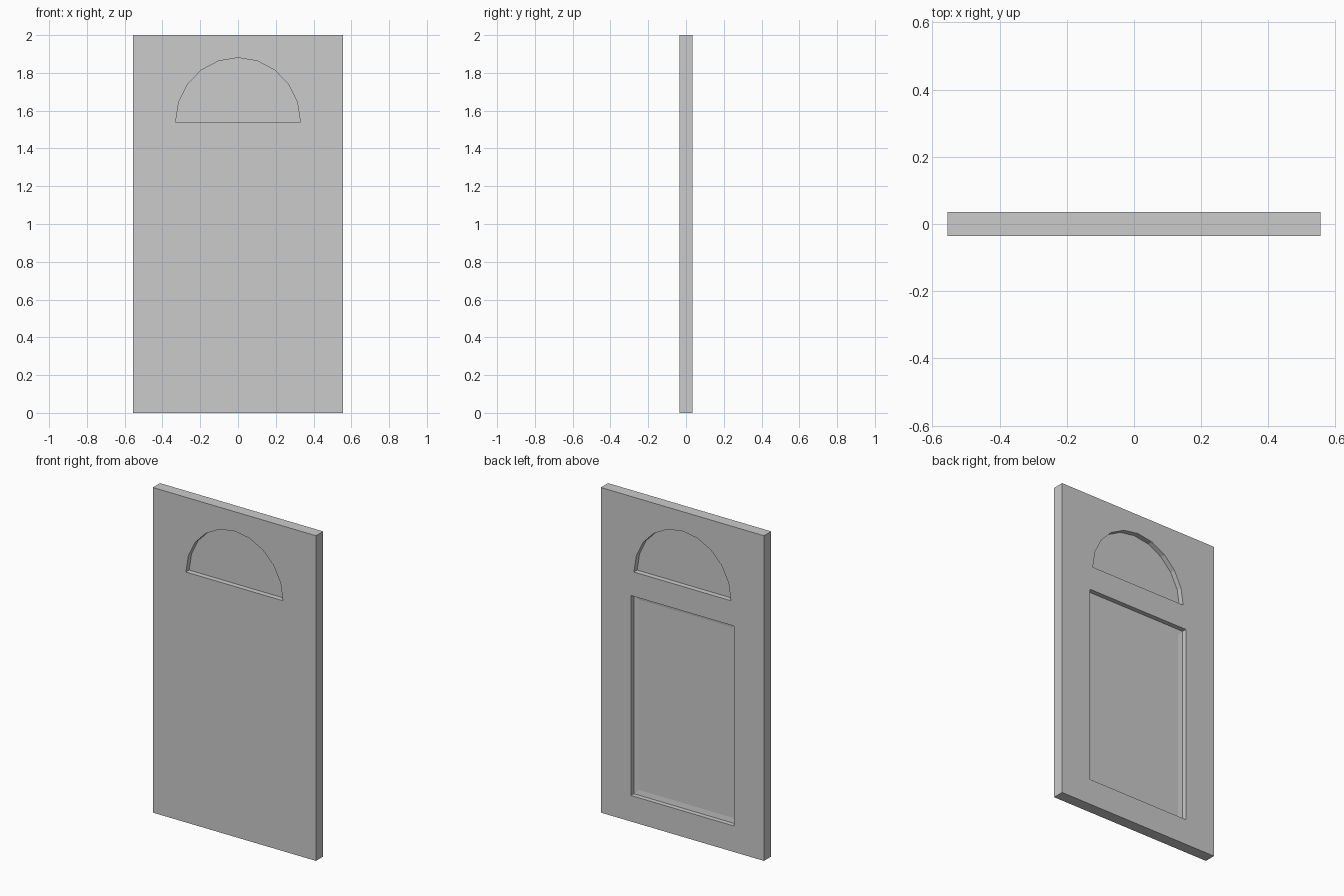
import bpy, bmesh
from math import cos, sin, pi

if "Cube" in bpy.data.objects:
    bpy.data.objects.remove(bpy.data.objects["Cube"])

W, T = 0.555, 0.035          # half width, half thickness
BASE, RX, RZ, SEG = 1.54, 0.33, 0.34, 10
PANE = 0.003                 # half thickness of the window pane


def loft(name, loops, helper=False):
    """Solid through closed (x, z) loops placed at the given y values."""
    bm = bmesh.new()
    rings = [[bm.verts.new((x, y, z)) for x, z in pts] for y, pts in loops]
    bm.faces.new(rings[0])
    bm.faces.new(rings[-1][::-1])
    for a, b in zip(rings, rings[1:]):
        for i in range(len(a)):
            j = (i + 1) % len(a)
            bm.faces.new((a[i], a[j], b[j], b[i]))
    bmesh.ops.recalc_face_normals(bm, faces=bm.faces)
    me = bpy.data.meshes.new(name)
    bm.to_mesh(me)
    bm.free()
    ob = bpy.data.objects.new(name, me)
    bpy.context.collection.objects.link(ob)
    ob.hide_render = helper
    if helper:
        ob.display_type = 'WIRE'
    return ob


def rect(hx, z0, z1, inset=0):
    hx, z0, z1 = hx - inset, z0 + inset, z1 - inset
    return [(-hx, z0), (hx, z0), (hx, z1), (-hx, z1)]


# Door slab
door = loft("door_slab", [(-T, rect(W, 0, 2)), (T, rect(W, 0, 2))])

# Half-round window recesses, front and back, leaving a pane between them
arch = [(RX * cos(pi * i / SEG), BASE + RZ * sin(pi * i / SEG)) for i in range(SEG + 1)]
cutters = [loft("window_cutter", [(s * PANE, arch), (s * 0.1, arch)], True) for s in (-1, 1)]

# Recessed back panel with a shallow dished floor
panel = (0.35, 0.16, 1.39)
cutters.append(loft("panel_cutter", [(0.1, rect(*panel)), (0.006, rect(*panel)),
                                     (0.002, rect(*panel, 0.03))], True))

for c in cutters:
    m = door.modifiers.new(c.name, 'BOOLEAN')
    m.operation, m.solver, m.object = 'DIFFERENCE', 'EXACT', c
